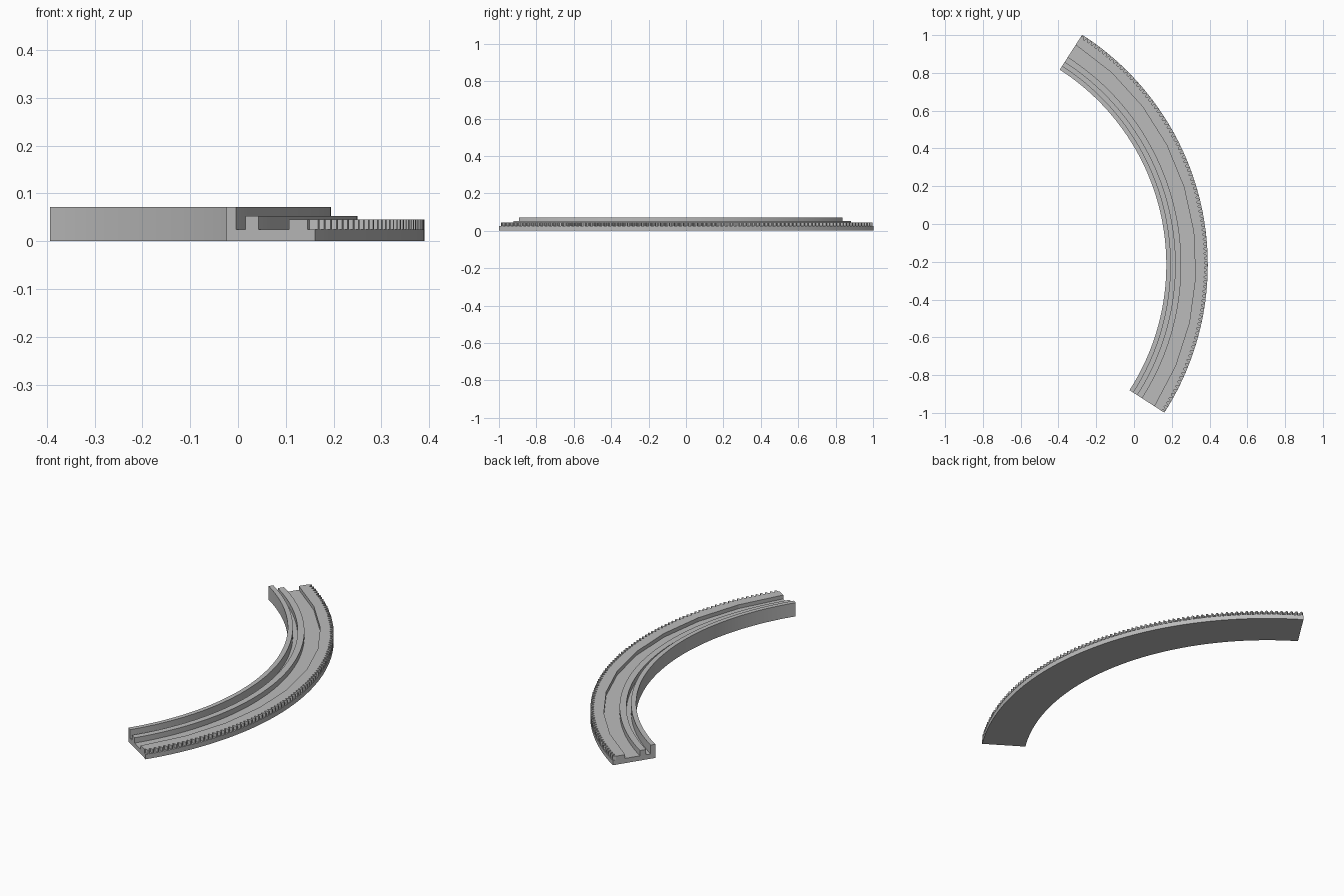
import bpy, bmesh, math

if "Cube" in bpy.data.objects:
    bpy.data.objects.remove(bpy.data.objects["Cube"], do_unlink=True)

CX, CY = -1.057, -0.216            # centre of the arc
START, SWEEP = -32.73, 90          # degrees
TEETH, STEPS = 90, 4
R_OUT, R_ROOT, R_CHANNEL = 1.447, 1.43, 1.384
FACET = 10                         # coarse facets of the channel's outer wall

grey = bpy.data.materials.new("plain grey")
grey.use_nodes = True
colour = (0.5, 0.5, 0.5, 1)
grey.diffuse_color = colour
grey.node_tree.nodes["Principled BSDF"].inputs["Base Color"].default_value = colour


def profile(step):
    """Cross-section (radius, height) at one step along the arc."""
    deg = step * SWEEP / (TEETH * STEPS)
    half = math.radians(FACET / 2)
    channel = R_CHANNEL * math.cos(half) / math.cos(math.radians(deg % FACET) - half)
    tooth = R_OUT if step % STEPS in (2, 3) else R_ROOT
    return [(1.228, 0), (1.228, 0.072),                    # inner wall
            (1.252, 0.072), (1.252, 0.025),                # narrow groove
            (1.275, 0.025), (1.275, 0.053),                # middle rail
            (1.307, 0.053), (1.307, 0.025),                # wide channel
            (channel, 0.025), (channel, 0.045),            # toothed rim
            (tooth, 0.045), (tooth, 0.025),
            (R_OUT + 0.0005, 0.025), (R_OUT + 0.0005, 0)]  # base ledge


# Sweep the cross-section along the arc
bm = bmesh.new()
rings = []
for step in range(TEETH * STEPS + 1):
    a = math.radians(START + step * SWEEP / (TEETH * STEPS))
    rings.append([bm.verts.new((CX + r * math.cos(a), CY + r * math.sin(a), z))
                  for r, z in profile(step)])
for near, far in zip(rings, rings[1:]):
    for i in range(len(near)):
        j = (i + 1) % len(near)
        bm.faces.new((near[i], near[j], far[j], far[i]))

# Close the two ends
bm.faces.new(rings[0])
bm.faces.new(rings[-1])
bmesh.ops.recalc_face_normals(bm, faces=bm.faces)

mesh = bpy.data.meshes.new("curved_toothed_track")
bm.to_mesh(mesh)
bm.free()
mesh.materials.append(grey)
track = bpy.data.objects.new("curved_toothed_track", mesh)
bpy.context.collection.objects.link(track)
